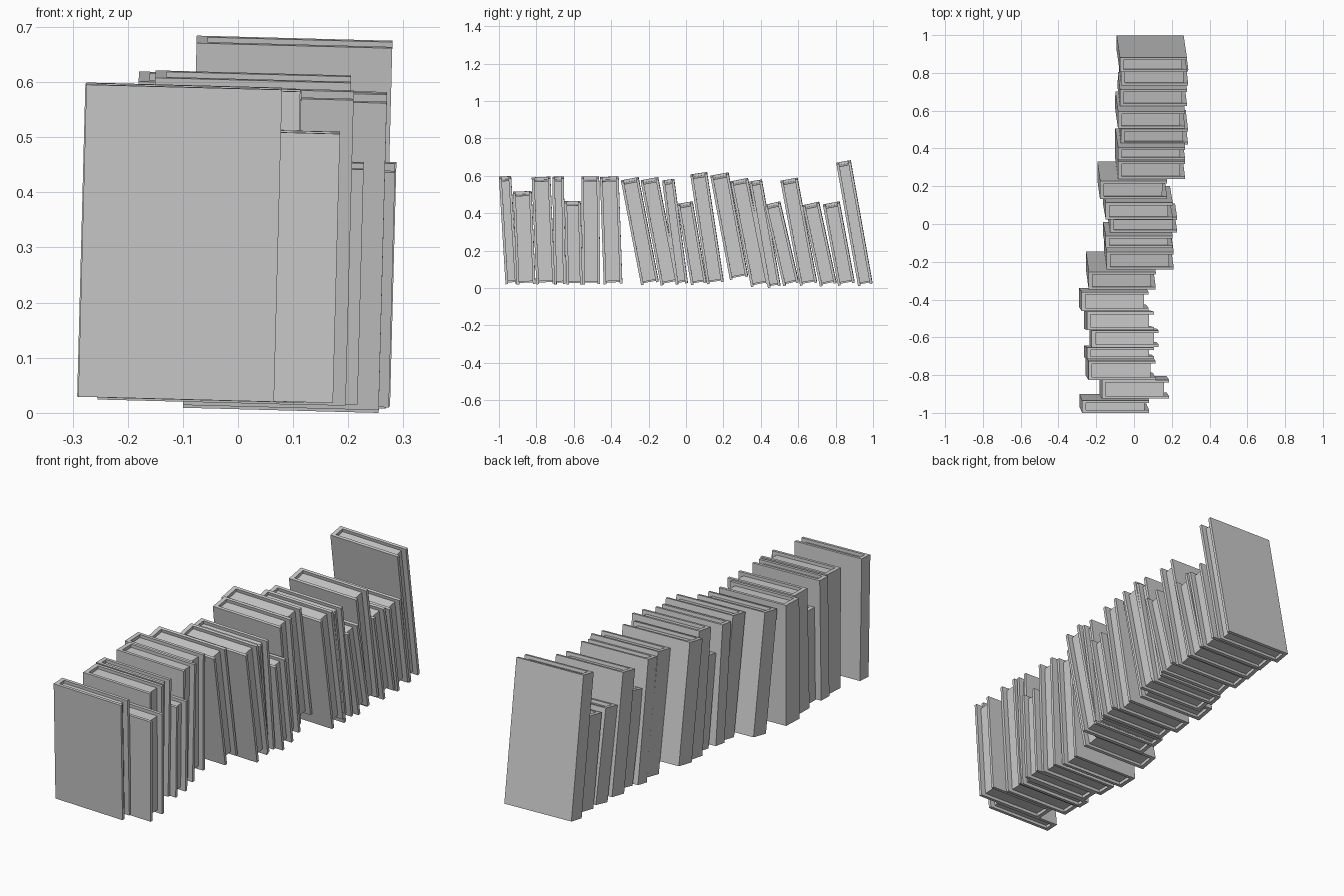
import bpy, bmesh
from math import atan2, sin, cos, radians
from mathutils import Matrix

if "Cube" in bpy.data.objects:
    bpy.data.objects.remove(bpy.data.objects["Cube"], do_unlink=True)

grey = bpy.data.materials.new("plain_grey")
grey.use_nodes = True
grey.diffuse_color = (0.6, 0.6, 0.6, 1)
grey.node_tree.nodes["Principled BSDF"].inputs["Base Color"].default_value = (0.6, 0.6, 0.6, 1)

WIDTH, BOARD, SPINE = 0.355, 0.014, 0.02
INSET, TRIM = 0.025, 0.015          # page setback from fore edge and from top/bottom
ROLL = Matrix.Rotation(radians(1.5), 4, "Y")


def prism(name, profile, z0, z1, matrix):
    """Extrude an xy outline from z0 to z1."""
    bm = bmesh.new()
    face = bm.faces.new([bm.verts.new((x, y, z0)) for x, y in profile])
    up = bmesh.ops.extrude_face_region(bm, geom=[face])["geom"]
    bmesh.ops.translate(bm, vec=(0, 0, z1 - z0),
                        verts=[v for v in up if isinstance(v, bmesh.types.BMVert)])
    bmesh.ops.recalc_face_normals(bm, faces=bm.faces)
    mesh = bpy.data.meshes.new(name)
    bm.to_mesh(mesh)
    bm.free()
    mesh.materials.append(grey)
    obj = bpy.data.objects.new(name, mesh)
    obj.matrix_world = matrix
    bpy.context.collection.objects.link(obj)


def book(n, x_top, y_top, y_low, z_low, z_top, thick):
    lean = atan2(y_low - y_top, z_top - z_low)
    height = (z_top - z_low - thick * sin(lean)) / cos(lean)
    place = (Matrix.Translation((x_top - height * sin(radians(1.5)), y_low, z_low))
             @ ROLL @ Matrix.Rotation(lean, 4, "X"))
    inner = SPINE - WIDTH
    # Folded cover: front board, spine, back board
    prism(f"book_cover_{n}",
          [(-WIDTH, 0), (0, 0), (0, BOARD), (inner, BOARD), (inner, thick - BOARD),
           (0, thick - BOARD), (0, thick), (-WIDTH, thick)], 0, height, place)
    # Page block, set slightly into the boards
    a, b = BOARD - 0.001, thick - BOARD + 0.001
    prism(f"book_pages_{n}",
          [(inner - 0.001, a), (-INSET, a), (-INSET, b), (inner - 0.001, b)],
          TRIM, height - TRIM, place)


# Fore edge x, top y, bottom y, bottom z, top z, thickness
books = [
    (.08, -1, -.965, .02, .59, .065),
    (.185, -.925, -.905, .018, .51, .1),
    (.113, -.825, -.8, .02, .587, .1),
    (.105, -.715, -.705, .02, .587, .062),
    (.13, -.65, -.64, .018, .457, .087),
    (.105, -.56, -.555, .02, .588, .096),
    (.078, -.46, -.44, .02, .588, .1),
    (.115, -.35, -.24, .015, .585, .095),
    (.21, -.245, -.135, .013, .585, .095),
    (.205, -.128, -.055, .018, .575, .065),
    (.228, -.048, .027, .015, .455, .083),
    (.205, .022, .112, .02, .612, .09),
    (.175, .128, .235, .043, .61, .098),
    (.27, .235, .348, .005, .58, .095),
    (.27, .337, .438, 0, .572, .068),
    (.285, .417, .52, .01, .455, .085),
    (.27, .503, .61, .012, .582, .092),
    (.28, .62, .716, .008, .453, .09),
    (.287, .73, .813, .012, .455, .09),
    (.28, .802, .92, .01, .675, .078),
]
for n, row in enumerate(books, 1):
    book(n, *row)
